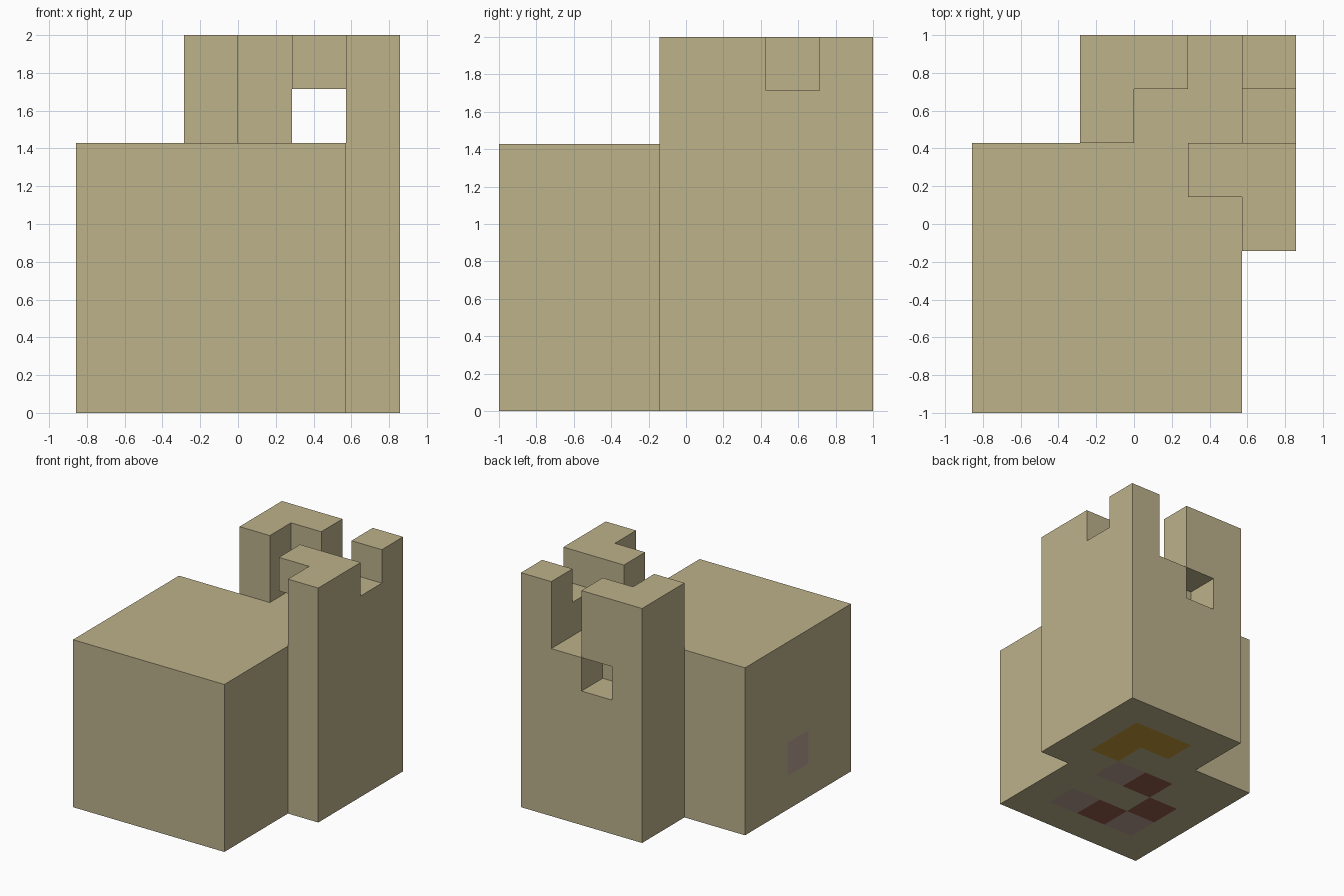
import bpy
import bmesh
from mathutils import Vector
from itertools import product

if "Cube" in bpy.data.objects:
    bpy.data.objects.remove(bpy.data.objects["Cube"], do_unlink=True)

UNIT = 2 / 7
ORIGIN = Vector((-3, -3.5, 0))


def make_material(name, rgb):
    mat = bpy.data.materials.new(name)
    mat.use_nodes = True
    color = (*rgb, 1)
    mat.diffuse_color = color
    mat.node_tree.nodes["Principled BSDF"].inputs["Base Color"].default_value = color
    return mat


SAND, GOLD, RED, MAUVE = range(4)
MATERIALS = [
    make_material("sandstone", (0.51, 0.445, 0.26)),
    make_material("gold", (0.54, 0.33, 0.04)),
    make_material("dark_red", (0.29, 0.107, 0.072)),
    make_material("mauve", (0.48, 0.35, 0.29)),
]


def box(x, y, z):
    """Cells of a block, each axis given as a (start, end) range."""
    return set(product(range(*x), range(*y), range(*z)))


def columns(spots, z):
    """Upright runs of cells standing on the given floor spots."""
    return {(x, y, h) for x, y in spots for h in range(*z)}


# Parts as sets of unit cells
parts = {}
parts["main_block"] = box((0, 5), (0, 5), (0, 5))
window = {(3, 6, 4)}
parts["tower_body"] = box((2, 6), (3, 7), (0, 5)) - parts["main_block"] - window
parts["back_battlement"] = columns([(2, 5), (2, 6), (3, 6)], (5, 7))
parts["side_battlement"] = columns([(5, 3), (5, 4)], (5, 7)) | {(4, 4, 6)}
parts["corner_post"] = columns([(5, 6)], (5, 7))
parts["low_parapet"] = {(5, 5, 5)}
solid = set().union(*parts.values())

# Coloured inlays on the underside and one on the side wall
INLAYS = {}
for material, spots in (
    (GOLD, [(4, 5), (3, 5), (4, 4)]),
    (RED, [(2, 3), (2, 1), (1, 2)]),
    (MAUVE, [(3, 3), (3, 1), (1, 1)]),
):
    for x, y in spots:
        INLAYS[(x, y, 0)] = material
INLAYS[(0, 2, 1)] = MAUVE


def build_part(name, cells):
    """Skin the cells, leaving out faces shared with any other cell."""
    bm = bmesh.new()
    for cell in sorted(cells):
        center = Vector(cell) + Vector((0.5, 0.5, 0.5))
        for axis, sign in product(range(3), (-1, 1)):
            normal = Vector((0, 0, 0))
            normal[axis] = sign
            neighbour = tuple(int(c + n) for c, n in zip(cell, normal))
            if neighbour in solid:
                continue
            u = Vector((0, 0, 0))
            u[(axis + 1) % 3] = 0.5
            v = normal.cross(u)
            mid = center + normal * 0.5 + ORIGIN
            corners = (mid - u - v, mid + u - v, mid + u + v, mid - u + v)
            face = bm.faces.new([bm.verts.new(p * UNIT) for p in corners])
            face.material_index = INLAYS.get(cell, SAND)
    bmesh.ops.remove_doubles(bm, verts=bm.verts, dist=0.001)
    mesh = bpy.data.meshes.new(name)
    bm.to_mesh(mesh)
    bm.free()
    for mat in MATERIALS:
        mesh.materials.append(mat)
    obj = bpy.data.objects.new(name, mesh)
    bpy.context.collection.objects.link(obj)


for part_name, part_cells in parts.items():
    build_part(part_name, part_cells)
